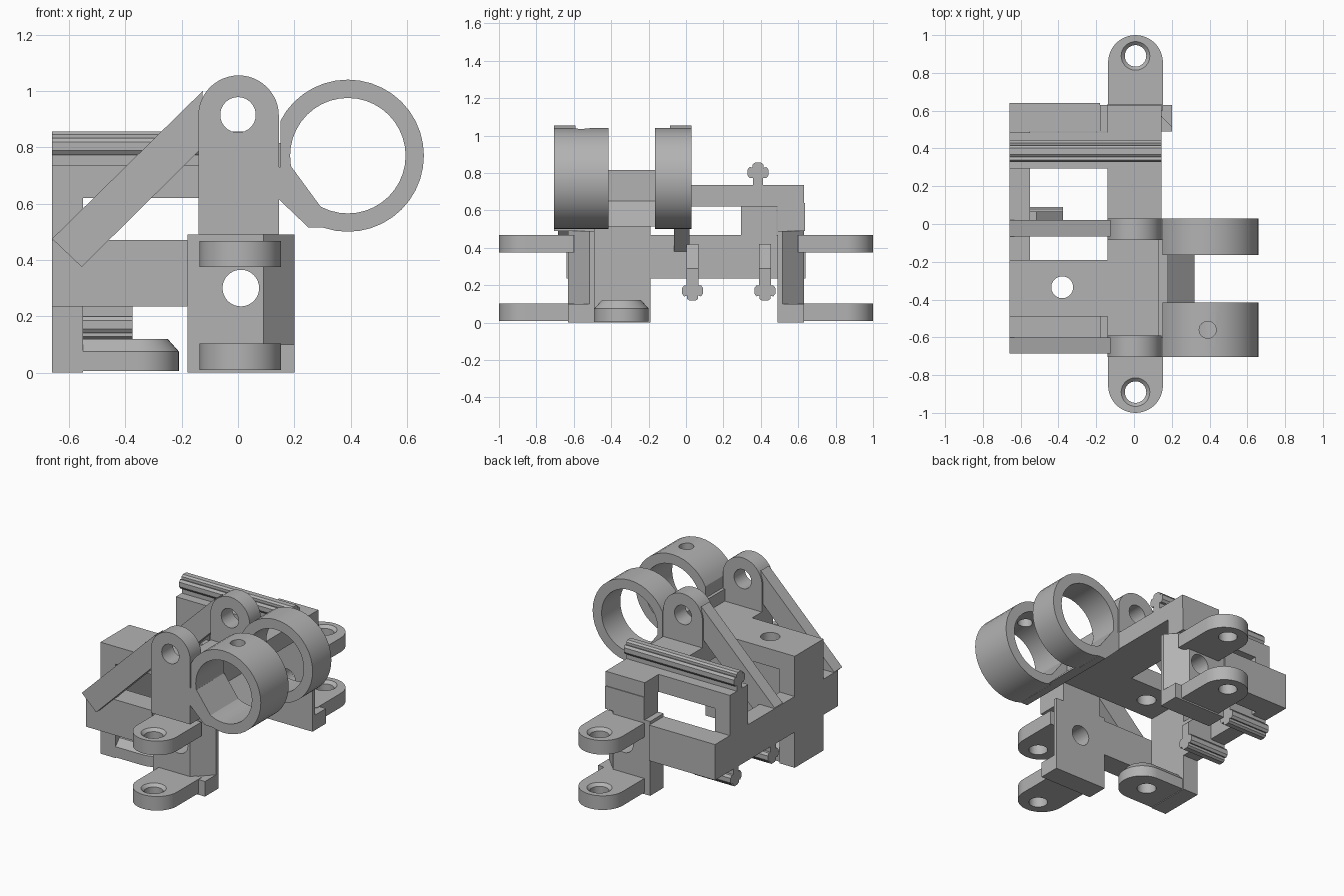
import bpy, bmesh, math
from mathutils import Matrix, Vector

if "Cube" in bpy.data.objects:
    bpy.data.objects.remove(bpy.data.objects["Cube"])

grey = bpy.data.materials.new("plain grey")
grey.use_nodes = True
GREY = (0.45, 0.45, 0.45, 1)
grey.diffuse_color = GREY
grey.node_tree.nodes["Principled BSDF"].inputs["Base Color"].default_value = GREY


def finish(name, bm):
    bmesh.ops.recalc_face_normals(bm, faces=bm.faces)
    mesh = bpy.data.meshes.new(name)
    bm.to_mesh(mesh)
    bm.free()
    mesh.materials.append(grey)
    ob = bpy.data.objects.new(name, mesh)
    bpy.context.collection.objects.link(ob)
    return ob


def place(axis, u, v, w):
    return {"x": (w, u, v), "y": (u, w, v), "z": (u, v, w)}[axis]


def prism(name, pts, axis, a, b):
    """Extrude a 2D outline along an axis from a to b."""
    bm = bmesh.new()
    lo = [bm.verts.new(place(axis, u, v, a)) for u, v in pts]
    hi = [bm.verts.new(place(axis, u, v, b)) for u, v in pts]
    bm.faces.new(lo)
    bm.faces.new(hi)
    for i in range(len(pts)):
        j = (i + 1) % len(pts)
        bm.faces.new((lo[i], lo[j], hi[j], hi[i]))
    return finish(name, bm)


def box(name, x, y, z):
    return prism(name, [(x[0], y[0]), (x[1], y[0]), (x[1], y[1]), (x[0], y[1])], "z", *z)


def arc(cx, cy, r, start, end, n):
    steps = [math.radians(start + (end - start) * i / n) for i in range(n + 1)]
    return [(cx + r * math.cos(t), cy + r * math.sin(t)) for t in steps]


def bore(ob, u, v, r, axis, a, b, r2=None):
    """Cut a round or conical hole along an axis."""
    bm = bmesh.new()
    bmesh.ops.create_cone(bm, cap_ends=True, segments=32, radius1=r,
                          radius2=r if r2 is None else r2, depth=b - a)
    direction = Vector(place(axis, 0, 0, 1))
    turn = direction.to_track_quat("Z", "Y").to_matrix().to_4x4()
    shift = Matrix.Translation(place(axis, u, v, (a + b) / 2))
    bmesh.ops.transform(bm, matrix=shift @ turn, verts=bm.verts)
    cutter = finish("hole_cutter", bm)
    cutter.hide_render = True
    mod = ob.modifiers.new("hole", "BOOLEAN")
    mod.operation = "DIFFERENCE"
    mod.solver = "EXACT"
    mod.object = cutter
    bpy.context.view_layer.objects.active = ob
    bpy.ops.object.modifier_apply(modifier=mod.name)
    bpy.data.objects.remove(cutter)


def smooth(ob):
    bpy.ops.object.select_all(action="DESELECT")
    ob.select_set(True)
    bpy.context.view_layer.objects.active = ob
    bpy.ops.object.shade_smooth_by_angle(angle=math.radians(25))


# End columns with one chamfered upright corner, and the hinge lugs
for side, s in (("front", -1), ("rear", 1)):
    foot = box(side + "_column_base", (-0.18, 0.2), sorted((s * 0.49, s * 0.63)), (0, 0.1))
    outline = [(-0.18, s * 0.49), (0.2, s * 0.49), (0.2, s * 0.515),
               (0.09, s * 0.63), (-0.18, s * 0.63)]
    column = prism(side + "_column", outline, "z", 0.1, 0.49)
    bore(column, 0.01, 0.3, 0.065, "y", -0.8, 0.8)
    smooth(column)
    box(side + "_column_head", (-0.14, 0.145), sorted((s * 0.49, s * 0.635)), (0.49, 0.64))
    for level, z in (("lower", 0.01), ("upper", 0.375)):
        tip = arc(0.008, s * 0.855, 0.145, 0, s * 180, 24)
        lug = prism(side + "_" + level + "_lug",
                    [(0.153, s * 0.6)] + tip + [(-0.137, s * 0.6)], "z", z, z + 0.093)
        bore(lug, 0.008, s * 0.89, 0.057, "z", z - 0.1, z + 0.2)
        bore(lug, 0.008, s * 0.89, 0.055, "z", z + 0.073, z + 0.094, 0.077)
        smooth(lug)
    # Lower cross bar
    box(side + "_cross_bar", (-0.66, -0.18), sorted((s * 0.49, s * 0.64)), (0.235, 0.47))

# Frame
box("spine", (-0.14, 0.145), (-0.6, 0.63), (0.62, 0.735))
box("side_bar", (-0.66, -0.55), (-0.5, 0.5), (0.235, 0.47))
box("side_plate", (-0.66, -0.55), (-0.49, -0.19), (0, 0.7))
deck = box("deck", (-0.66, -0.1), (-0.49, -0.19), (0.62, 0.735))
bore(deck, -0.38, -0.335, 0.058, "z", 0.5, 0.9)
smooth(deck)
box("rear_post", (-0.66, -0.55), (0.295, 0.485), (0.4, 0.7))
box("rear_top_bar", (-0.66, -0.1), (0.295, 0.485), (0.62, 0.735))

# Rounded foot with a chamfered rim
bm = bmesh.new()
rings = []
for z, inset in ((0.005, 0), (0.075, 0), (0.12, 0.04)):
    r = 0.145 - inset
    pts = [(-0.6, -0.345 - r)] + arc(-0.355, -0.345, r, -90, 90, 20) + [(-0.6, -0.345 + r)]
    rings.append([bm.verts.new((x, y, z)) for x, y in pts])
for low, high in zip(rings, rings[1:]):
    for i in range(len(low)):
        j = (i + 1) % len(low)
        bm.faces.new((low[i], low[j], high[j], high[i]))
bm.faces.new(rings[0])
bm.faces.new(rings[-1])
foot = finish("rounded_foot", bm)
bore(foot, -0.38, -0.335, 0.058, "z", -0.1, 0.3)
smooth(foot)

# Lobed rails: one on top, two short ones hung on fins below
HALF = [(0.028, -0.07), (0.028, -0.03), (0.045, -0.03), (0.056, -0.015), (0.056, 0.015),
        (0.045, 0.03), (0.03, 0.025), (0.03, 0.042), (0.017, 0.052)]
LOBES = HALF + [(-u, v) for u, v in reversed(HALF)]


def rail(name, y, z, flip, x0, x1):
    smooth(prism(name, [(y + u, z + flip * v) for u, v in LOBES], "x", x0, x1))


rail("top_rail", 0.385, 0.803, 1, -0.66, 0.145)
for name, y in (("middle", 0.035), ("rear", 0.422)):
    rail(name + "_lower_rail", y, 0.17, -1, -0.66, -0.375)
    prism(name + "_rail_fin", [(-0.56, 0.2), (-0.375, 0.2), (-0.375, 0.29),
                               (-0.515, 0.42), (-0.56, 0.42)], "y", y - 0.032, y + 0.032)

# Ear plates with diagonal struts
for name, y0, y1, base in (("front", -0.705, -0.59, 0.49), ("middle", -0.085, 0.03, 0.63)):
    ear = prism(name + "_ear", [(0.145, base)] + arc(0.002, 0.912, 0.143, 0, 180, 24)
                + [(-0.141, base)], "y", y0, y1)
    bore(ear, 0, 0.915, 0.063, "y", y0 - 0.1, y1 + 0.1)
    smooth(ear)
    prism(name + "_strut", [(-0.125, 1.0), (-0.66, 0.475), (-0.555, 0.375), (-0.13, 0.795)],
          "y", y0 + 0.02, y1 - 0.01)

# Ring holders, flattened where they meet the ears
for name, y0, y1 in (("front", -0.705, -0.415), ("middle", -0.165, 0.03)):
    bm = bmesh.new()
    loops = []
    for r, y in ((0.27, y0), (0.27, y1), (0.205, y1), (0.205, y0)):
        loops.append([bm.verts.new((max(x, 0.15), y, z))
                      for x, z in arc(0.39, 0.77, r, 0, 360, 40)[:-1]])
    for k in range(4):
        a, b = loops[k], loops[(k + 1) % 4]
        for i in range(40):
            j = (i + 1) % 40
            bm.faces.new((a[i], a[j], b[j], b[i]))
    ring = finish(name + "_ring", bm)
    if name == "front":
        bore(ring, 0.39, -0.56, 0.045, "z", 0.8, 1.2)
    smooth(ring)
    # Lower corner gusset under the ring
    prism(name + "_ring_gusset", [(0.14, 0.73), (0.14, 0.62), (0.25, 0.515), (0.3, 0.515),
                                  (0.3, 0.58), (0.19, 0.73)], "y", y0, y1)

# Web joining the two rings to the spine
prism("ring_web", [(0.13, 0.815), (0.18, 0.815), (0.18, 0.65), (0.32, 0.515),
                   (0.25, 0.515), (0.13, 0.63)], "y", -0.43, -0.15)
box("ring_wall", (0.13, 0.18), (-0.6, -0.08), (0.62, 0.815))
